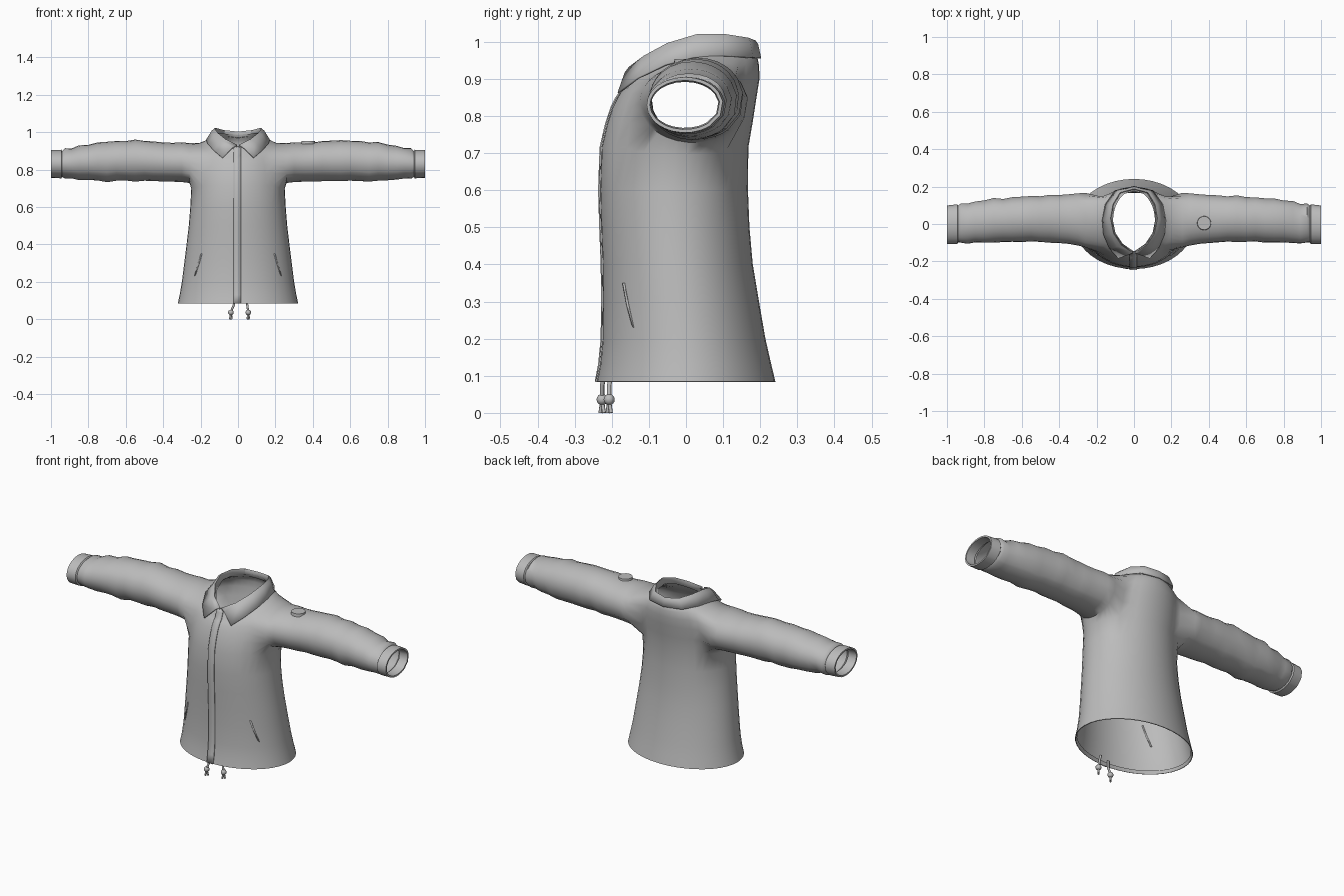
import bpy, bmesh, math
from mathutils import Vector

if "Cube" in bpy.data.objects:
    bpy.data.objects.remove(bpy.data.objects["Cube"])

cloth = bpy.data.materials.new("grey cloth")
cloth.diffuse_color = (0.5, 0.5, 0.5, 1)
cloth.use_nodes = True
cloth.node_tree.nodes["Principled BSDF"].inputs["Base Color"].default_value = cloth.diffuse_color


def finish(name, bm, angle=40):
    bmesh.ops.recalc_face_normals(bm, faces=bm.faces)
    me = bpy.data.meshes.new(name)
    bm.to_mesh(me)
    bm.free()
    me.materials.append(cloth)
    for p in me.polygons:
        p.use_smooth = True
    me.set_sharp_from_angle(angle=math.radians(angle))
    ob = bpy.data.objects.new(name, me)
    bpy.context.collection.objects.link(ob)
    return ob


def bridge(bm, a, b, closed=True):
    n = len(a)
    for i in range(n if closed else n - 1):
        j = (i + 1) % n
        bm.faces.new((a[i], a[j], b[j], b[i]))


def sheet(name, rows, thickness=0.004):
    """Thin cloth panel lofted through rows of points."""
    bm = bmesh.new()
    v = [[bm.verts.new(p) for p in row] for row in rows]
    for a, b in zip(v, v[1:]):
        bridge(bm, a, b, False)
    ob = finish(name, bm)
    mod = ob.modifiers.new("thickness", "SOLIDIFY")
    mod.thickness = thickness
    mod.offset = 0
    return ob


# Body rings: half width, front y, back y, front z, back z, side lift
body = [
    (.312, -.230, .230, .100, .100, 0), (.318, -.238, .238, .083, .083, 0),
    (.322, -.241, .241, .084, .084, 0), (.312, -.232, .230, .130, .130, 0),
    (.300, -.225, .214, .200, .200, 0), (.286, -.224, .195, .310, .310, 0),
    (.275, -.225, .180, .400, .400, 0), (.263, -.229, .171, .500, .500, 0),
    (.255, -.232, .167, .600, .600, 0), (.247, -.228, .168, .715, .715, 0),
    (.245, -.213, .180, .780, .785, 0), (.240, -.198, .190, .825, .850, 0),
    (.228, -.185, .198, .850, .900, .015), (.205, -.175, .197, .865, .935, .035),
    (.165, -.165, .193, .875, .955, .040), (.125, -.155, .185, .905, .965, .040),
    (.112, -.145, .178, .925, .985, .035),
]
N, HALF = 40, 5          # columns, half the armhole width in columns
R0, R1 = 9, 13           # armhole rows

# Sleeve rings: x, bottom z, top z, front y, back y
sleeve = [
    (.260, .728, .942, -.125, .168), (.300, .733, .945, -.115, .165),
    (.350, .735, .943, -.106, .160), (.400, .736, .945, -.102, .156),
    (.450, .737, .952, -.098, .155), (.500, .740, .953, -.096, .150),
    (.550, .737, .959, -.094, .152), (.600, .740, .954, -.095, .145),
    (.650, .740, .952, -.095, .145), (.700, .734, .947, -.098, .136),
    (.750, .740, .947, -.098, .138), (.800, .744, .932, -.100, .128),
    (.850, .745, .928, -.100, .122), (.890, .752, .914, -.104, .108),
    (.925, .752, .914, -.100, .112), (.940, .760, .900, -.098, .100),
    (.945, .753, .906, -.106, .106), (1.00, .755, .905, -.106, .100),
    (1.00, .764, .896, -.097, .091), (.950, .768, .892, -.094, .088),
]

# Coat: body shell with two armholes that grow into sleeves
bm = bmesh.new()
grid = []
for hw, yf, yb, zf, zb, lift in body:
    row = []
    for c in range(N):
        t = 2 * math.pi * c / N
        f = (1 + math.sin(t)) / 2
        row.append(bm.verts.new((hw * math.cos(t), yf + (yb - yf) * f,
                                 zf + (zb - zf) * f + lift * math.cos(t) ** 2)))
    grid.append(row)
holes = {(c0 + k) % N for c0 in (0, N // 2) for k in range(-HALF, HALF)}
for r in range(len(grid) - 1):
    for c in range(N):
        if not (R0 <= r < R1 and c in holes):
            d = (c + 1) % N
            bm.faces.new((grid[r][c], grid[r][d], grid[r + 1][d], grid[r + 1][c]))
for side, c0 in ((1, 0), (-1, N // 2)):
    cols = [(c0 + k) % N for k in range(-HALF, HALF + 1)]
    loop = [grid[R0][c] for c in cols]
    loop += [grid[r][cols[-1]] for r in range(R0 + 1, R1)]
    loop += [grid[R1][c] for c in reversed(cols)]
    loop += [grid[r][cols[0]] for r in range(R1 - 1, R0, -1)]
    angles = [math.atan2(v.co.z - .83, v.co.y - .01) for v in loop]
    prev, soft = loop, list(loop)
    for i, (x, z0, z1, y0, y1) in enumerate(sleeve):
        ring = []
        for a in angles:
            # gentle cloth wrinkles between shoulder and cuff
            w = 1 + (.018 * math.sin(2 * a + 2.1 * i + side) if 3 < i < 15 else 0)
            ring.append(bm.verts.new((side * x,
                                      (y0 + y1) / 2 + (y1 - y0) / 2 * w * math.cos(a),
                                      (z0 + z1) / 2 + (z1 - z0) / 2 * w * math.sin(a))))
        bridge(bm, prev, ring)
        prev = ring
    for _ in range(2):
        bmesh.ops.smooth_vert(bm, verts=soft, factor=.4, use_axis_x=True,
                              use_axis_y=True, use_axis_z=True)
finish("coat_body_and_sleeves", bm, 50)

# Collar: stand folds over at the top edge and falls to pointed tips
top = [(0, .188, 1.0), (.075, .168, 1.008), (.113, .105, 1.018), (.126, .03, 1.018),
       (.110, -.05, .994), (.068, -.113, .960), (.006, -.155, .930)]
low = [(0, .200, .955), (.100, .178, .957), (.152, .105, .962), (.168, .02, .958),
       (.162, -.055, .938), (.130, -.130, .902), (.083, -.182, .862)]


def both_sides(pts):
    return [Vector((-x, y, z)) for x, y, z in reversed(pts[1:])] + [Vector(p) for p in pts]


top, low = both_sides(top), both_sides(low)
stand = [Vector((p.x * .93, p.y * .95, p.z - .03)) for p in top]
fold = [p.lerp(q, .3) + Vector((0, 0, .006)) for p, q in zip(top, low)]
sheet("collar", [stand, top, fold, low], .006)

# Front placket: overlapping strip down the chest
path = [(b[1], b[3]) for b in body[2:]]
sheet("front_placket", [[(x, y - .003, z) for x in (-.025, -.005, .015)] for y, z in path])

# Slanted pocket welts
for side, name in ((1, "left_pocket"), (-1, "right_pocket")):
    sheet(name, [[(side * (x - .003), y - .002, z), (side * (x + .003), y + .002, z)]
                 for x, y, z in ((.195, -.168, .35), (.212, -.157, .29), (.230, -.141, .23))])

# Round badge on the upper sleeve
bm = bmesh.new()
bmesh.ops.create_cone(bm, cap_ends=True, segments=24, radius1=.038, radius2=.036, depth=.016)
bmesh.ops.translate(bm, verts=bm.verts, vec=(.375, .005, .945))
finish("sleeve_badge", bm)


def tube(name, pts, radius):
    cu = bpy.data.curves.new(name, "CURVE")
    cu.dimensions = "3D"
    cu.bevel_depth = radius
    cu.bevel_resolution = 2
    cu.use_fill_caps = True
    sp = cu.splines.new("POLY")
    sp.points.add(len(pts) - 1)
    for p, co in zip(sp.points, pts):
        p.co = (*co, 1)
    cu.materials.append(cloth)
    bpy.context.collection.objects.link(bpy.data.objects.new(name, cu))


# Hem drawstrings: cord, bead and two loose ends
for name, x, y, lean in (("right_drawstring", -.038, -.226, .022), ("left_drawstring", .055, -.207, -.008)):
    tube(name + "_cord", [(x + lean, y + .008, .105), (x + lean * .7, y, .075), (x, y, .04)], .006)
    for d in (-.005, .005):
        tube(name + "_end", [(x, y, .035), (x + d, y + d, 0)], .005)
    bm = bmesh.new()
    bmesh.ops.create_uvsphere(bm, u_segments=12, v_segments=8, radius=.015)
    bmesh.ops.translate(bm, verts=bm.verts, vec=(x, y, .036))
    finish(name + "_bead", bm)
